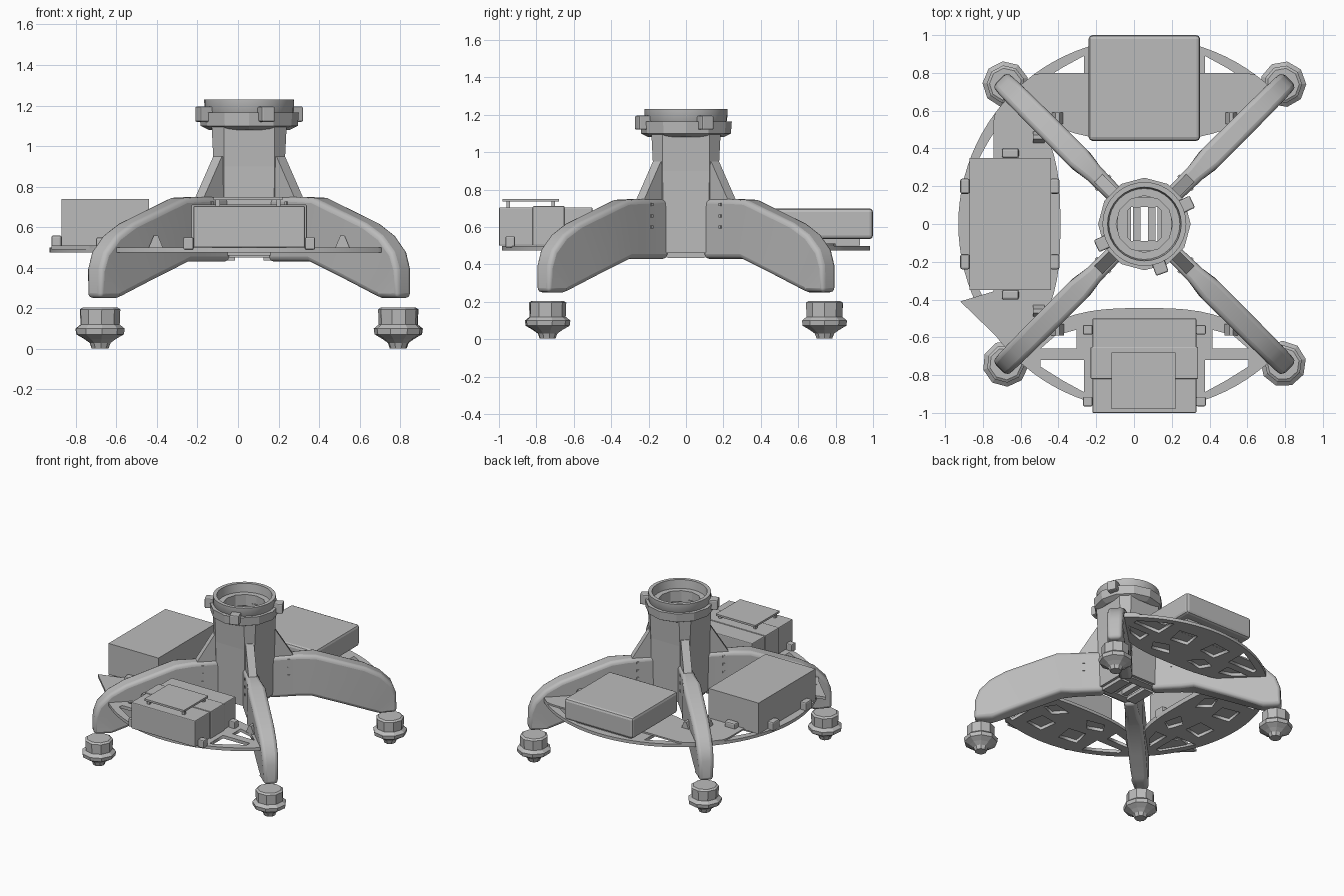
import bpy, bmesh, math
from mathutils import Matrix, Vector

cube = bpy.data.objects.get("Cube")
if cube:
    bpy.data.objects.remove(cube, do_unlink=True)

grey = bpy.data.materials.new("plain_grey")
grey.use_nodes = True
colour = (0.5, 0.5, 0.5, 1)
grey.diffuse_color = colour
grey.node_tree.nodes["Principled BSDF"].inputs["Base Color"].default_value = colour

HUB = Vector((0.055, 0, 0))


def finish(bm, name, loc=(0, 0, 0), turn=0, bevel=0, smooth=False, segments=2):
    bmesh.ops.recalc_face_normals(bm, faces=bm.faces)
    mesh = bpy.data.meshes.new(name)
    bm.to_mesh(mesh)
    bm.free()
    mesh.materials.append(grey)
    ob = bpy.data.objects.new(name, mesh)
    bpy.context.collection.objects.link(ob)
    ob.location = loc
    ob.rotation_euler.z = turn
    if bevel:
        mod = ob.modifiers.new("bevel", 'BEVEL')
        mod.width, mod.segments = bevel, segments
        mod.limit_method, mod.angle_limit = 'ANGLE', math.radians(50)
    if smooth:
        bpy.ops.object.select_all(action='DESELECT')
        ob.select_set(True)
        bpy.context.view_layer.objects.active = ob
        bpy.ops.object.shade_smooth_by_angle(angle=math.radians(35))
    return ob


def box(name, x, y, z, bevel=0, loc=(0, 0, 0), turn=0):
    """Box from its (min, max) ranges."""
    bm = bmesh.new()
    bmesh.ops.create_cube(bm, size=1)
    for v in bm.verts:
        v.co = [(a + b) / 2 + c * (b - a) for (a, b), c in zip((x, y, z), v.co)]
    return finish(bm, name, loc, turn, bevel)


def loft(name, rings, closed=False, caps=True, **kw):
    """Skin between equal rings of points."""
    bm = bmesh.new()
    rows = [[bm.verts.new(p) for p in ring] for ring in rings]
    pairs = list(zip(rows, rows[1:])) + ([(rows[-1], rows[0])] if closed else [])
    for a, b in pairs:
        for i in range(len(a)):
            j = (i + 1) % len(a)
            bm.faces.new((a[i], a[j], b[j], b[i]))
    if caps and not closed:
        bm.faces.new(rows[0])
        bm.faces.new(rows[-1])
    return finish(bm, name, **kw)


def lathe(name, profile, sides, closed=False, **kw):
    rings = [[(r * math.cos(math.tau * i / sides), r * math.sin(math.tau * i / sides), z)
              for i in range(sides)] for r, z in profile]
    return loft(name, rings, closed, **kw)


def sheet(name, outlines, z, thick, turn):
    """Flat plate with holes, cut from closed outlines."""
    cu = bpy.data.curves.new(name, 'CURVE')
    cu.dimensions, cu.fill_mode, cu.extrude = '2D', 'BOTH', thick / 2
    for pts in outlines:
        sp = cu.splines.new('POLY')
        sp.points.add(len(pts) - 1)
        for p, (u, v) in zip(sp.points, pts):
            p.co = (u, v, 0, 1)
        sp.use_cyclic_u = True
    tmp = bpy.data.objects.new(name + "_curve", cu)
    bpy.context.collection.objects.link(tmp)
    graph = bpy.context.evaluated_depsgraph_get()
    mesh = bpy.data.meshes.new_from_object(tmp.evaluated_get(graph))
    bpy.data.objects.remove(tmp, do_unlink=True)
    bm = bmesh.new()
    bm.from_mesh(mesh)
    bpy.data.meshes.remove(mesh)
    bmesh.ops.remove_doubles(bm, verts=bm.verts, dist=0.0001)
    return finish(bm, name, HUB + Vector((0, 0, z)), turn)


# Hollow square column with chamfered corners
def chamfered(h, c, z):
    return [(h, c - h, z), (h, h - c, z), (h - c, h, z), (c - h, h, z),
            (-h, h - c, z), (-h, c - h, z), (c - h, -h, z), (h - c, -h, z)]


loft("column", [chamfered(h, c, z) for h, c, z in
                ((0.17, 0.05, 0.46), (0.175, 0.05, 0.9), (0.185, 0.06, 1.1),
                 (0.14, 0.03, 1.1), (0.14, 0.03, 0.46))], closed=True, loc=HUB)
loft("column_floor", [chamfered(h, 0.02, z) for h, z in
                      ((0.15, 0.45), (0.15, 0.5), (0.09, 0.5), (0.09, 0.45))],
     closed=True, loc=HUB)
for s in (-1, 1):
    box("inner_rail", (s * 0.04 - 0.02, s * 0.04 + 0.02), (-0.09, 0.09), (0.46, 0.52), loc=HUB)
    box("under_bracket", (s * 0.11 - 0.04, s * 0.11 + 0.04), (-0.1, 0.1), (0.435, 0.46), loc=HUB)

# Collar and open ring on top
lathe("collar", [(0.2, 1.08), (0.24, 1.1), (0.245, 1.165), (0.15, 1.165), (0.15, 1.08)],
      12, closed=True, loc=HUB)
lathe("top_ring", [(0.2, 1.14), (0.22, 1.17), (0.222, 1.23), (0.195, 1.23), (0.185, 1.14)],
      32, closed=True, loc=HUB, smooth=True)
for a in (25, 205, 290):
    box("ring_clamp", (0.2, 0.28), (-0.035, 0.035), (1.12, 1.195), 0.008, HUB, math.radians(a))

# Legs: top edge, bottom edge (distance, height) and half width at each section
LEG = [((0.17, 0.75), (0.17, 0.43), 0.045), ((0.38, 0.75), (0.38, 0.43), 0.05),
       ((0.5, 0.745), (0.47, 0.43), 0.064), ((0.86, 0.62), (0.72, 0.34), 0.062),
       ((0.97, 0.56), (0.84, 0.295), 0.06), ((1.05, 0.48), (0.9, 0.272), 0.058),
       ((1.08, 0.4), (0.93, 0.26), 0.055), ((1.085, 0.25), (0.96, 0.25), 0.05)]
for n, side in enumerate(("back_left", "back_right", "front_right", "front_left")):
    turn = math.radians(45 + 90 * n)
    loft(side + "_leg", [[(t[0], -w, t[1]), (t[0], w, t[1]), (b[0], w, b[1]), (b[0], -w, b[1])]
                         for t, b, w in LEG], loc=HUB, turn=turn, bevel=0.025,
         smooth=True, segments=3)
    # Rib joining leg and column
    loft(side + "_rib", [[(0.15, y, 0.95), (0.22, y, 0.95), (0.35, y, 0.74), (0.15, y, 0.74)]
                         for y in (-0.03, 0.03)], loc=HUB, turn=turn)
    # Bolt heads
    for s in (-1, 1):
        for z in (0.6, 0.66, 0.72):
            box(side + "_bolt", (0.3, 0.316), sorted((s * 0.045, s * 0.054)),
                (z - 0.008, z + 0.008), loc=HUB, turn=turn)
    # Faceted foot with flange and blunt tip
    foot = HUB + Vector((0.735 * (1 if n in (0, 3) else -1), 0.74 * (1 if n < 2 else -1), 0))
    lathe(side + "_foot", [(0.085, 0.205), (0.1, 0.195), (0.097, 0.12), (0.122, 0.1),
                           (0.118, 0.072), (0.08, 0.05), (0.052, 0.03), (0.042, 0.003)],
          9, loc=foot, turn=n)


# Trays: outer arc, flatter inner edge and lattice holes
def outline(cap=2):
    angles = [math.radians(46 + 88 * i / 24) for i in range(25)]
    outer = [(0.985 * math.cos(a), min(cap, 0.985 * math.sin(a))) for a in angles]
    us = [-0.66 + 1.32 * i / 18 for i in range(19)]
    return outer + [(u, 0.445 + 0.22 * abs(u / 0.68) ** 3) for u in us]


HOLES = [[(0.32, 0.72), (0.55, 0.72), (0.55, 0.755), (0.43, 0.83), (0.32, 0.89)],
         [(0.36, 0.56), (0.47, 0.59), (0.55, 0.66), (0.36, 0.66)],
         [(0.08, 0.55), (0.22, 0.52), (0.27, 0.6), (0.16, 0.64)],
         [(0.06, 0.72), (0.2, 0.7), (0.23, 0.84), (0.08, 0.86)]]
holes = [[(s * u, v) for u, v in h] for h in HOLES for s in (-1, 1)]
for n, side in enumerate(("back", "right", "front")):
    turn = math.pi / 2 * n
    sheet(side + "_tray", [outline()] + holes, 0.487, 0.024, turn)
    if side != "front":
        sheet(side + "_tray_liner", [outline(0.8)], 0.505, 0.012, turn)
    # Wedge clips beside the legs
    for s in (-1, 1):
        u, v = s * 0.46, 0.56
        loft(side + "_clip", [[(u - 0.035, v + y, 0.5), (u + 0.035, v + y, 0.5),
                               (u + 0.01, v + y, 0.56), (u - 0.01, v + y, 0.56)]
                              for y in (-0.03, 0.03)], loc=HUB, turn=turn)

# Back case on spacers
box("back_case", (-0.24, 0.35), (0.44, 1.0), (0.535, 0.7), 0.02)
box("back_case_spacer", (-0.18, 0.29), (0.5, 0.93), (0.5, 0.54))

# Right case with retaining clips
box("right_case", (-0.87, -0.44), (-0.35, 0.35), (0.5, 0.74))
for y in (-0.2, 0.2):
    for x in (-0.895, -0.42):
        box("case_clip", (x - 0.025, x + 0.025), (y - 0.04, y + 0.04), (0.49, 0.56), 0.01)
for y in (-0.375, 0.375):
    box("case_end_clip", (-0.7, -0.61), (y - 0.025, y + 0.025), (0.49, 0.55), 0.01)
loft("right_tray_corner", [[(-0.92, -0.41, z), (-0.72, -0.35, z), (-0.55, -0.62, z),
                            (-0.62, -0.7, z)] for z in (0.49, 0.51)])

# Front case with side flanges and raised lid
box("front_case", (-0.22, 0.33), (-1.0, -0.5), (0.5, 0.705), 0.006)
box("front_case_band", (-0.23, 0.34), (-0.82, -0.65), (0.5, 0.712), 0.006)
box("front_lid", (-0.12, 0.22), (-0.98, -0.68), (0.735, 0.75))
for x in (-0.1, 0.2):
    for y in (-0.95, -0.71):
        box("lid_post", (x - 0.01, x + 0.01), (y - 0.01, y + 0.01), (0.7, 0.737))
for x in (-0.245, 0.355):
    for y in (-0.94, -0.56):
        box("front_case_clip", (x - 0.025, x + 0.025), (y - 0.025, y + 0.025), (0.49, 0.55), 0.006)
